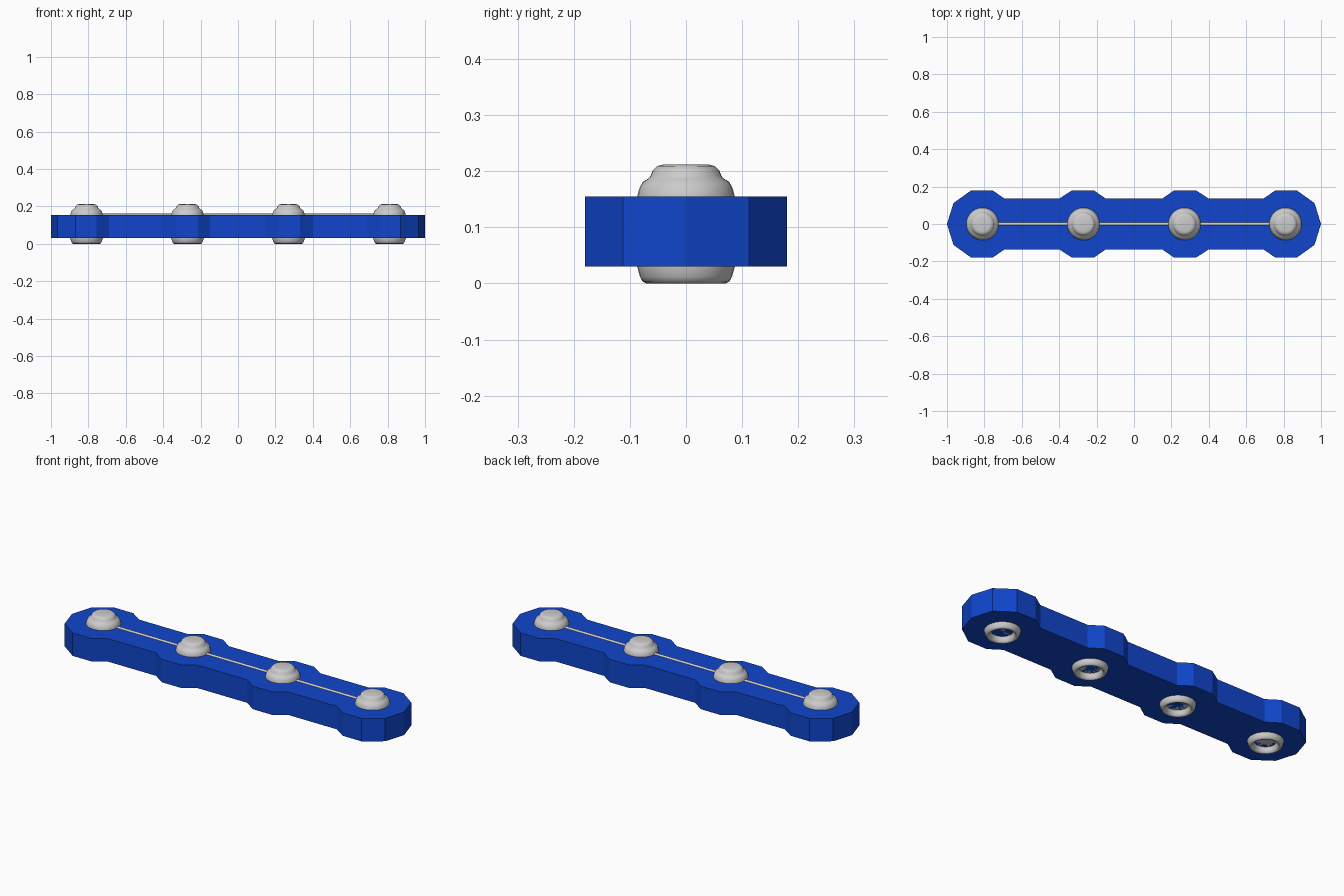
import bpy, bmesh, math
from mathutils import Matrix

if "Cube" in bpy.data.objects:
    bpy.data.objects.remove(bpy.data.objects["Cube"])

STUDS = (-0.81, -0.27, 0.27, 0.81)


def finish(name, bm, material=None, smooth=False):
    bmesh.ops.recalc_face_normals(bm, faces=bm.faces)
    mesh = bpy.data.meshes.new(name)
    bm.to_mesh(mesh)
    bm.free()
    obj = bpy.data.objects.new(name, mesh)
    bpy.context.collection.objects.link(obj)
    if material:
        mesh.materials.append(material)
    if smooth:
        bpy.context.view_layer.objects.active = obj
        obj.select_set(True)
        bpy.ops.object.shade_smooth_by_angle(angle=math.radians(50))
        obj.select_set(False)
    return obj


blue = bpy.data.materials.new("blue")
blue.diffuse_color = (0.005, 0.06, 0.6, 1)
blue.use_nodes = True
blue.node_tree.nodes["Principled BSDF"].inputs["Base Color"].default_value = blue.diffuse_color

# Strap: faceted outline mirrored in x and y, then extruded
quarter = [(0.15, 0.135), (0.215, 0.18), (0.332, 0.18), (0.40, 0.135),
           (0.69, 0.135), (0.757, 0.18), (0.87, 0.18), (0.965, 0.112)]
upper = [(-x, y) for x, y in reversed(quarter)] + quarter
outline = [(-1, 0)] + upper + [(1, 0)] + [(x, -y) for x, y in reversed(upper)]
bm = bmesh.new()
base = bm.faces.new([bm.verts.new((x, y, 0.03)) for x, y in outline])
top = bmesh.ops.extrude_face_region(bm, geom=[base])
bmesh.ops.translate(bm, vec=(0, 0, 0.125),
                    verts=[v for v in top["geom"] if isinstance(v, bmesh.types.BMVert)])
finish("strap", bm, blue)

# Snap studs: lathed stepped cap with a recessed underside
profile = [(0, 0.03), (0.054, 0.03), (0.058, 0.012), (0.063, 0.003), (0.070, 0),
           (0.077, 0.003), (0.082, 0.012), (0.087, 0.03), (0.087, 0.155),
           (0.083, 0.170), (0.077, 0.181), (0.067, 0.187), (0.063, 0.192),
           (0.059, 0.202), (0.052, 0.209), (0.040, 0.212), (0, 0.212)]
for i, x in enumerate(STUDS):
    bm = bmesh.new()
    points = [bm.verts.new((r, 0, z)) for r, z in profile]
    edges = [bm.edges.new(pair) for pair in zip(points, points[1:])]
    bmesh.ops.spin(bm, geom=points + edges, cent=(0, 0, 0), axis=(0, 0, 1),
                   angle=2 * math.pi, steps=32)
    bmesh.ops.remove_doubles(bm, verts=bm.verts, dist=0.0005)
    bmesh.ops.translate(bm, vec=(x, 0, 0), verts=bm.verts)
    finish(f"snap_stud_{i + 1}", bm, smooth=True)

# Thin wires joining neighbouring studs
for i, (a, b) in enumerate(zip(STUDS, STUDS[1:])):
    bm = bmesh.new()
    place = Matrix.Translation(((a + b) / 2, 0, 0.151)) @ Matrix.Rotation(math.pi / 2, 4, 'Y')
    bmesh.ops.create_cone(bm, cap_ends=True, segments=12, radius1=0.01, radius2=0.01,
                          depth=b - a - 0.1, matrix=place)
    finish(f"wire_{i + 1}", bm, smooth=True)
